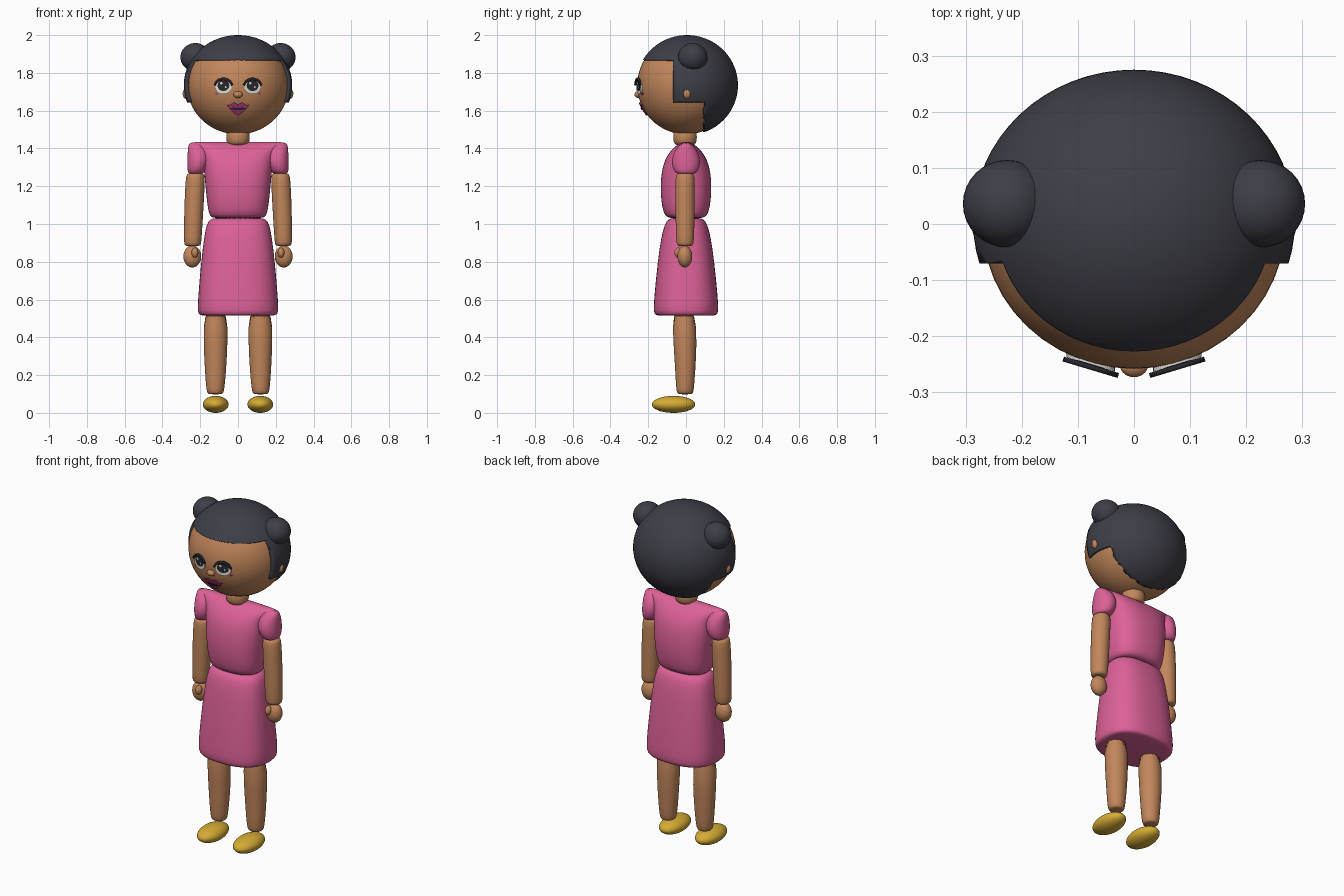
import bpy, bmesh, random
from math import sin, cos, pi, sqrt, copysign

random.seed(4)
if "Cube" in bpy.data.objects:
    bpy.data.objects.remove(bpy.data.objects["Cube"], do_unlink=True)


def material(name, rgb):
    m = bpy.data.materials.new(name)
    m.use_nodes = True
    m.diffuse_color = (*rgb, 1)
    m.node_tree.nodes["Principled BSDF"].inputs["Base Color"].default_value = (*rgb, 1)
    return m


SKIN = material("warm_brown_skin", (0.54, 0.24, 0.105))
PINK = material("pink_cloth", (0.72, 0.12, 0.31))
HAIR = material("charcoal_hair", (0.048, 0.048, 0.064))
GOLD = material("golden_shoe", (0.67, 0.41, 0.035))
WHITE = material("eye_white", (0.72, 0.72, 0.66))
DARK = material("eye_dark", (0.02, 0.02, 0.028))
LIP = material("magenta_lip", (0.45, 0.045, 0.2))

HEAD_Z = 1.735
HEAD_R = (0.27, 0.258, 0.26)
SIDES = (("left", 1), ("right", -1))


def finish(bm, name, mat, angle=0.8):
    """Turn a bmesh into a shaded object."""
    bmesh.ops.recalc_face_normals(bm, faces=bm.faces)
    mesh = bpy.data.meshes.new(name)
    bm.to_mesh(mesh)
    bm.free()
    mesh.materials.append(mat)
    ob = bpy.data.objects.new(name, mesh)
    bpy.context.collection.objects.link(ob)
    bpy.ops.object.select_all(action="DESELECT")
    ob.select_set(True)
    bpy.context.view_layer.objects.active = ob
    bpy.ops.object.shade_smooth_by_angle(angle=angle)
    return ob


def ball_mesh(centre, radii, u=48, v=32):
    bm = bmesh.new()
    bmesh.ops.create_uvsphere(bm, u_segments=u, v_segments=v, radius=1)
    bmesh.ops.scale(bm, vec=radii, verts=bm.verts)
    bmesh.ops.translate(bm, vec=centre, verts=bm.verts)
    return bm


def ball(name, mat, centre, radii, u=32, v=20):
    return finish(ball_mesh(centre, radii, u, v), name, mat)


def loft(name, mat, rows, power=2.0, side=1, n=32):
    """Stack rounded sections given as (z, centre x, centre y, radius x, radius y)."""
    bm = bmesh.new()
    rings = []
    for z, cx, cy, rx, ry in rows:
        ring = []
        for i in range(n):
            c, s = cos(2 * pi * i / n), sin(2 * pi * i / n)
            x = copysign(abs(c) ** (2 / power), c) * rx
            y = copysign(abs(s) ** (2 / power), s) * ry
            ring.append(bm.verts.new((side * (cx + x), cy + y, z)))
        rings.append(ring)
    for a, b in zip(rings, rings[1:]):
        for i in range(n):
            j = (i + 1) % n
            bm.faces.new((a[i], a[j], b[j], b[i]))
    bm.faces.new(rings[0])
    bm.faces.new(rings[-1])
    ob = finish(bm, name, mat, 1.1)
    sub = ob.modifiers.new("rounding", "SUBSURF")
    sub.levels = sub.render_levels = 1
    return ob


def plate(name, mat, outline, depth_at, thick):
    """Thin solid from an (x, z) outline; depth_at gives the front y."""
    bm = bmesh.new()
    front = [bm.verts.new((x, depth_at(x, z), z)) for x, z in outline]
    back = [bm.verts.new((v.co.x, v.co.y + thick, v.co.z)) for v in front]
    mx = sum(x for x, z in outline) / len(outline)
    mz = sum(z for x, z in outline) / len(outline)
    hub = bm.verts.new((mx, depth_at(mx, mz), mz))
    for i in range(len(front)):
        j = (i + 1) % len(front)
        bm.faces.new((front[i], front[j], hub))
        bm.faces.new((front[i], front[j], back[j], back[i]))
    return finish(bm, name, mat, 0.5)


def oval(cx, cz, rx, rz, n=28):
    return [(cx + rx * cos(2 * pi * i / n), cz + rz * sin(2 * pi * i / n)) for i in range(n)]


def face_y(lift):
    """Front surface of the head, raised by lift."""
    return lambda x, z: -lift - HEAD_R[1] * sqrt(
        1 - (x / HEAD_R[0]) ** 2 - ((z - HEAD_Z) / HEAD_R[2]) ** 2)


# Head, nose and neck
ball("head", SKIN, (0, 0, HEAD_Z), HEAD_R, 48, 32)
ball("nose", SKIN, (0, -0.252, 1.685), (0.025, 0.021, 0.018), 20, 12)
loft("neck", SKIN, [(1.415, 0, -0.005, 0.04, 0.04), (1.425, 0, -0.005, 0.058, 0.058),
                    (1.45, 0, -0.005, 0.064, 0.064), (1.52, 0, -0.005, 0.062, 0.062)])

# Hair cap: fringe, side locks and ragged nape
FRINGE, LOCK, LOCK_Y, NAPE_Y = 1.87, 1.643, -0.07, 0.1
bm = ball_mesh((0, 0.005, HEAD_Z), (0.287, 0.27, 0.265), 64, 40)
for co, no in (((0, 0, FRINGE), (0, 0, 1)), ((0, 0, LOCK), (0, 0, 1)),
               ((0, LOCK_Y, 0), (0, 1, 0)), ((0, NAPE_Y, 0), (0, 1, 0))):
    bmesh.ops.bisect_plane(bm, geom=bm.verts[:] + bm.edges[:] + bm.faces[:],
                           plane_co=co, plane_no=no)


def is_hair(p):
    return p.z > FRINGE or p.y > NAPE_Y or (p.z > LOCK and p.y > LOCK_Y)


bald = [f for f in bm.faces if not is_hair(f.calc_center_median())]
bmesh.ops.delete(bm, geom=bald, context="FACES")
for v in bm.verts:
    if v.is_boundary and v.co.z < LOCK - 0.01:
        v.co.y += random.uniform(-0.012, 0.006)
hair = finish(bm, "hair_cap", HAIR)
shell = hair.modifiers.new("thickness", "SOLIDIFY")
shell.thickness, shell.offset = 0.018, -1

# Bodice, pinched to a straight ridge at the shoulders
loft("bodice", PINK, [
    (1.03, 0, 0, 0.125, 0.08), (1.037, 0, 0, 0.145, 0.103), (1.06, 0, 0, 0.156, 0.12),
    (1.12, 0, 0, 0.165, 0.132), (1.2, 0, 0, 0.173, 0.136), (1.28, 0, 0, 0.18, 0.13),
    (1.34, 0, 0, 0.184, 0.112), (1.38, 0, 0, 0.195, 0.088), (1.41, 0, 0, 0.222, 0.06),
    (1.428, 0, 0, 0.25, 0.032), (1.436, 0, 0, 0.258, 0.012)], 2.5)

# Skirt
loft("skirt", PINK, [
    (0.515, 0, 0, 0.185, 0.145), (0.518, 0, 0, 0.205, 0.163), (0.535, 0, 0, 0.215, 0.173),
    (0.6, 0, 0, 0.213, 0.17), (0.8, 0, 0, 0.196, 0.151), (0.94, 0, 0, 0.179, 0.13),
    (1.0, 0, 0, 0.166, 0.113), (1.024, 0, 0, 0.15, 0.095), (1.034, 0, 0, 0.125, 0.07)], 2.5)

for label, s in SIDES:
    # Hair bun and ear
    ball(label + "_bun", HAIR, (s * 0.226, 0.036, 1.883), (0.079, 0.078, 0.075))
    ball(label + "_ear", SKIN, (s * 0.272, 0.005, 1.69), (0.021, 0.022, 0.028), 16, 12)

    # Puffed sleeve
    loft(label + "_sleeve", PINK, [
        (1.264, 0.225, 0, 0.025, 0.035), (1.268, 0.222, 0, 0.042, 0.055),
        (1.295, 0.215, 0, 0.054, 0.071), (1.335, 0.208, 0, 0.06, 0.077),
        (1.375, 0.209, 0, 0.058, 0.066), (1.41, 0.214, 0, 0.05, 0.045),
        (1.432, 0.225, 0, 0.034, 0.014)], 2, s)

    # Arm, hand and thumb
    loft(label + "_arm", SKIN, [
        (0.883, 0.24, -0.005, 0.032, 0.032), (0.888, 0.24, -0.005, 0.043, 0.043),
        (0.91, 0.24, -0.005, 0.047, 0.048), (1.08, 0.234, -0.005, 0.051, 0.051),
        (1.24, 0.226, -0.005, 0.052, 0.052), (1.262, 0.225, -0.005, 0.047, 0.047),
        (1.27, 0.225, -0.005, 0.035, 0.035)], 2, s)
    ball(label + "_hand", SKIN, (s * 0.242, -0.006, 0.828), (0.047, 0.039, 0.058))
    ball(label + "_thumb", SKIN, (s * 0.228, -0.04, 0.848), (0.018, 0.022, 0.027), 16, 12)

    # Leg and shoe
    loft(label + "_leg", SKIN, [
        (0.098, 0.12, -0.005, 0.03, 0.03), (0.103, 0.12, -0.005, 0.042, 0.042),
        (0.125, 0.12, -0.005, 0.048, 0.047), (0.22, 0.119, -0.004, 0.056, 0.053),
        (0.35, 0.119, -0.004, 0.063, 0.061), (0.56, 0.118, -0.012, 0.067, 0.066)], 2, s)
    ball(label + "_shoe", GOLD, (s * 0.118, -0.066, 0.045), (0.068, 0.115, 0.045))

    # Eye: slanted white, dark iris, lash arc, glints and cheek dot
    def eye_y(lift):
        return lambda x, z: -0.25 - lift + 0.3 * (abs(x) - 0.078)

    plate(label + "_eye_white", WHITE, oval(s * 0.077, 1.722, 0.043, 0.035), eye_y(0), 0.009)
    plate(label + "_iris", DARK, oval(s * 0.077, 1.733, 0.031, 0.029), eye_y(0.003), 0.004)
    upper = [(s * (0.077 + 0.05 * cos(t)), 1.727 + 0.048 * sin(t))
             for t in [pi * (0.06 + 0.88 * i / 14) for i in range(15)]]
    lower = [(s * 0.077 + (x - s * 0.077) * 0.86, 1.727 + (z - 1.727) * 0.72) for x, z in upper]
    bm = bmesh.new()
    depth = eye_y(0.005)
    pairs = [[bm.verts.new((x, depth(x, z), z)) for x, z in p] for p in zip(upper, lower)]
    for a, b in zip(pairs, pairs[1:]):
        bm.faces.new((a[0], b[0], b[1], a[1]))
    lash = finish(bm, label + "_lash", DARK)
    lash_shell = lash.modifiers.new("thickness", "SOLIDIFY")
    lash_shell.thickness, lash_shell.offset = 0.009, 0
    for k, (dx, dz, r) in enumerate(((-0.012, 0.012, 0.007), (0.012, -0.008, 0.005))):
        plate(f"{label}_glint_{k}", WHITE, oval(s * 0.077 + dx, 1.733 + dz, r, r, 12),
              eye_y(0.005), 0.003)
    plate(label + "_cheek_dot", LIP, oval(s * 0.114, 1.69, 0.007, 0.006, 12), face_y(0.004), 0.008)

# Lips with a bowed upper edge, and the dark line between them
N = 20
xs = [0.062 * (2 * i / N - 1) for i in range(N + 1)]
top = [(x, 1.636 + 0.007 * cos(abs(x) / 0.062 * 2 * pi - 2)) for x in xs]
bottom = [(x, 1.574 + 0.058 * abs(x / 0.062) ** 1.4) for x in reversed(xs)]
plate("lips", LIP, top + bottom, face_y(0.009), 0.009)
line_top = [(x * 0.7, 1.613 + 0.004 * cos(x * 180)) for x in xs]
line_bottom = [(x * 0.7, 1.603 + 5 * x * x * 0.4) for x in reversed(xs)]
plate("mouth_line", DARK, line_top + line_bottom, face_y(0.013), 0.006)
